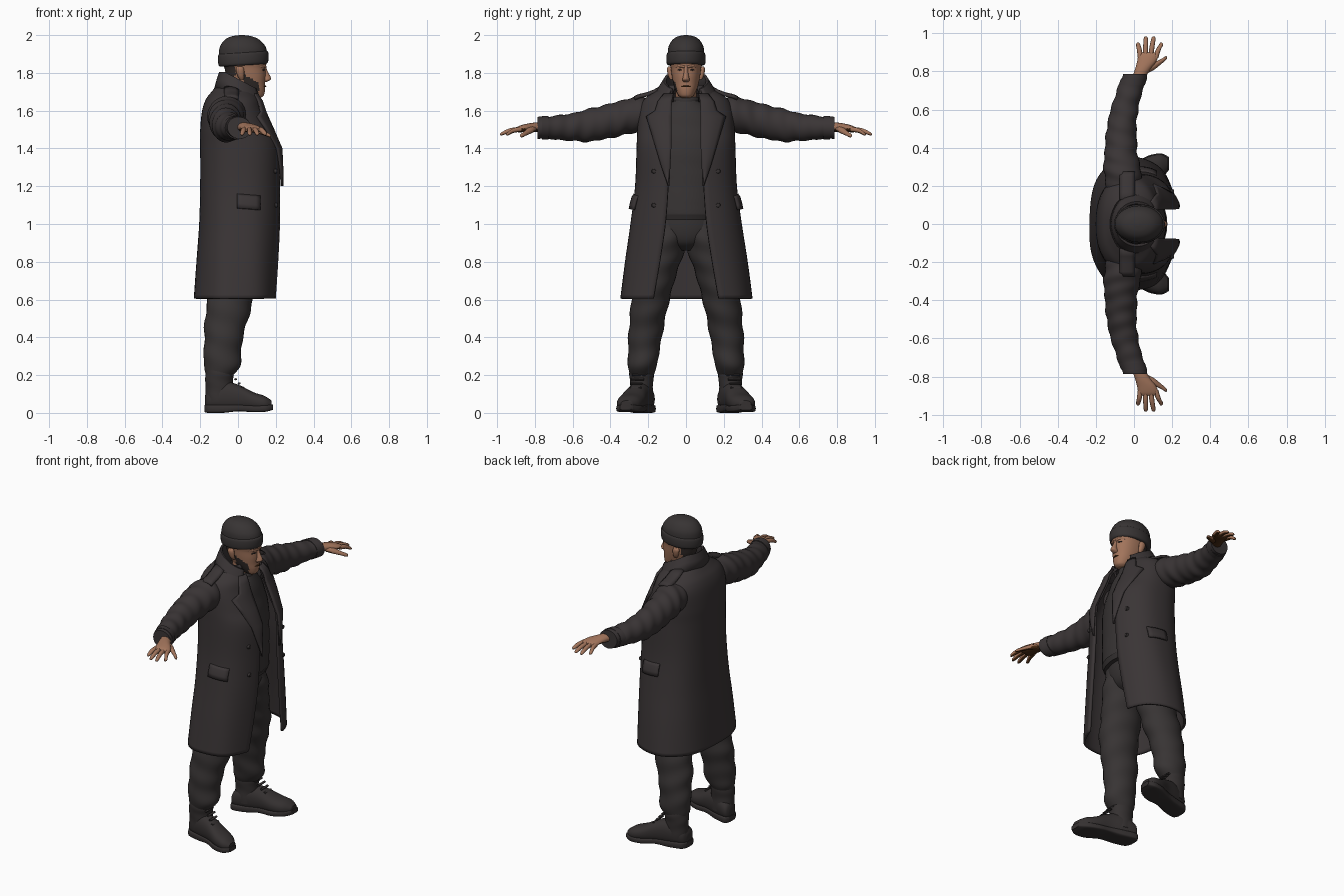
import bpy, bmesh, math
from mathutils import Vector


def material(name, rgb):
    m = bpy.data.materials.new(name)
    m.diffuse_color = (*rgb, 1)
    return m


COAT = material("charcoal coat", (0.042, 0.035, 0.036))
CLOTH = material("dark cloth", (0.039, 0.034, 0.034))
BOOT = material("boot leather", (0.035, 0.030, 0.030))
SKIN = material("skin", (0.36, 0.175, 0.105))
PALM = material("palm brown", (0.07, 0.027, 0.008))
HAIR = material("dark hair", (0.030, 0.023, 0.021))


def finish(name, verts, faces, mats, mirror=False, thick=0, angle=50, offset=-1):
    me = bpy.data.meshes.new(name)
    me.from_pydata(verts, [], faces)
    bm = bmesh.new()
    bm.from_mesh(me)
    bmesh.ops.recalc_face_normals(bm, faces=bm.faces)
    bm.to_mesh(me)
    bm.free()
    for m in mats:
        me.materials.append(m)
    ob = bpy.data.objects.new(name, me)
    bpy.context.collection.objects.link(ob)
    if thick:
        mod = ob.modifiers.new("thickness", 'SOLIDIFY')
        mod.thickness, mod.offset = thick, offset
    if mirror:
        mod = ob.modifiers.new("mirror", 'MIRROR')
        mod.use_axis = (False, True, False)
        mod.use_mirror_merge = False
    bpy.context.view_layer.objects.active = ob
    ob.select_set(True)
    bpy.ops.object.shade_smooth_by_angle(angle=math.radians(angle))
    ob.select_set(False)
    return ob


def smooth(secs, steps):
    """Catmull-Rom interpolation of section tuples."""
    out = []
    for i in range(len(secs) - 1):
        a, b, c, d = (Vector(secs[max(0, min(len(secs) - 1, i + k))]) for k in (-1, 0, 1, 2))
        for s in range(steps):
            t = s / steps
            out.append(b + (c - a) * t * .5 + (a - b * 2.5 + c * 2 - d * .5) * t * t
                       + (b * 1.5 - a * .5 - c * 1.5 + d * .5) * t ** 3)
    return out + [Vector(secs[-1])]


def spow(v, e):
    return math.copysign(abs(v) ** e, v)


PLACE = {'z': lambda t, a, b: (a, b, t), 'y': lambda t, a, b: (a, t, b), 'x': lambda t, a, b: (t, a, b)}


def loft(name, secs, mats, axis='z', n=28, p=2.0, fold=0, freq=45, twist=2, steps=6, **kw):
    """Closed tube; each section is (position, centre1, centre2, radius1, radius2)."""
    rings, verts = smooth(secs, steps), []
    for t, c1, c2, r1, r2 in rings:
        for k in range(n):
            a = math.tau * k / n
            f = 1 + fold * (math.sin(t * freq + twist * math.sin(a + 1)) + .5 * math.sin(t * freq * .6 + 2 * a))
            verts.append(PLACE[axis](t, c1 + f * r1 * spow(math.cos(a), 2 / p), c2 + f * r2 * spow(math.sin(a), 2 / p)))
    faces = [(i * n + k, i * n + (k + 1) % n, (i + 1) * n + (k + 1) % n, (i + 1) * n + k)
             for i in range(len(rings) - 1) for k in range(n)]
    faces += [tuple(range(n)), tuple(range(len(verts) - n, len(verts)))]
    return finish(name, verts, faces, mats, **kw)


def sheet(name, rows, mat, **kw):
    """Open grid surface from rows of points."""
    n = len(rows[0])
    faces = [(i * n + k, i * n + k + 1, (i + 1) * n + k + 1, (i + 1) * n + k)
             for i in range(len(rows) - 1) for k in range(n - 1)]
    return finish(name, [v for r in rows for v in r], faces, [mat], **kw)


# Long open coat: height, front x, back x, half width, half opening
coat = smooth([(.605, .22, -.235, .35, .175), (.8, .225, -.22, .325, .14), (1.0, .23, -.205, .295, .11),
               (1.2, .23, -.2, .27, .095), (1.4, .228, -.2, .262, .085), (1.5, .185, -.2, .258, .085),
               (1.6, .14, -.19, .25, .085), (1.66, .12, -.17, .222, .08), (1.70, .09, -.14, .165, .07),
               (1.735, .07, -.11, .11, .055)], 6)
P = 2.4


def coat_at(z):
    for a, b in zip(coat, coat[1:]):
        if z <= b[0]:
            return a.lerp(b, max(0, (z - a[0]) / (b[0] - a[0])))
    return coat[-1]


def coat_x(y, z):
    _, xf, xb, w, g = coat_at(z)
    return (xf + xb) / 2 + (xf - xb) / 2 * max(0, 1 - (abs(y) / w) ** P) ** (1 / P)


def coat_y(x, z):
    _, xf, xb, w, g = coat_at(z)
    return w * max(0, 1 - abs((x - (xf + xb) / 2) / ((xf - xb) / 2)) ** P) ** (1 / P)


rows = []
for z, xf, xb, w, g in coat:
    t0, row = math.asin((g / w) ** (P / 2)), []
    for k in range(57):
        a = t0 + (math.tau - 2 * t0) * k / 56
        f = 1 + .012 * math.sin(7 * a + z * 4) * max(0, 1.3 - z)
        row.append(((xf + xb) / 2 + f * (xf - xb) / 2 * spow(math.cos(a), 2 / P), f * w * spow(math.sin(a), 2 / P), z))
    rows.append(row)
sheet("long_coat", rows, COAT, thick=.014)

# Lapels: height, inner y, outer y
rows = []
for z, y0, y1 in [(1.2, .088, .095), (1.3, .083, .13), (1.4, .078, .16), (1.5, .076, .19), (1.57, .076, .212),
                  (1.6, .076, .165), (1.65, .075, .15), (1.69, .066, .12)]:
    rows.append([(coat_x(y0 + (y1 - y0) * k / 6, z) + .012 + .006 * math.sin(k / 6 * 3),
                  y0 + (y1 - y0) * k / 6, z) for k in range(7)])
sheet("lapel", rows, COAT, mirror=True, thick=.012, angle=35)

# Turned-down collar: radius x, radius y, back height, front height
rows = []
for rx, ry, zb, zf in [(.085, .095, 1.69, 1.64), (.105, .105, 1.80, 1.70), (.115, .118, 1.805, 1.70),
                       (.128, .145, 1.765, 1.655), (.142, .172, 1.715, 1.61)]:
    row = []
    for k in range(33):
        a = .75 + (math.tau - 1.5) * k / 32
        s = (1 - math.cos(a)) / 2
        row.append((.015 + rx * math.cos(a), ry * math.sin(a), zf + (zb - zf) * min(1, s * 1.15)))
    rows.append(row)
sheet("coat_collar", rows, COAT, thick=.012)

# Sleeves and cuffs
loft("sleeve", [(.17, -.05, 1.58, .09, .085), (.27, -.06, 1.578, .098, .095), (.36, -.068, 1.556, .088, .092),
                (.5, -.065, 1.525, .078, .088), (.6, -.05, 1.513, .072, .074), (.7, -.022, 1.51, .068, .062),
                (.785, .008, 1.51, .064, .057)], [COAT], 'y', fold=.035, freq=75, steps=9, mirror=True)
loft("cuff_strap", [(.728, -.012, 1.51, .069, .063), (.762, .0, 1.51, .068, .062)], [COAT], 'y', steps=2, mirror=True)

# Shoulder straps
sheet("shoulder_strap", [[(x, y, z - 6 * (x + .035) ** 2) for x in (-.075, -.055, -.035, -.015, .005)]
                         for y, z in [(.13, 1.735), (.17, 1.712), (.21, 1.697), (.25, 1.688), (.275, 1.677)]],
      COAT, mirror=True, thick=.014)

# Pocket flaps follow the coat sides
sheet("pocket_flap", [[(x, coat_y(x, z) + o, z - .08 * x) for x in (-.005, .02, .045, .07, .095, .12)]
                      for z, o in [(1.16, .003), (1.145, .012), (1.11, .018), (1.085, .02)]],
      COAT, mirror=True, thick=.012)

# Coat buttons
for z in (1.1, 1.28):
    x = coat_x(.17, z)
    loft("coat_button", [(x - .006, .17, z, .013, .013), (x + .009, .17, z, .011, .011)], [BOOT], 'x',
         n=12, steps=1, mirror=True)

# Sweater with neckband and hem
loft("sweater", [(1.03, .03, 0, .125, .175), (1.06, .03, 0, .14, .19), (1.25, .025, 0, .142, .2),
                 (1.4, .02, 0, .145, .2), (1.52, .005, 0, .135, .185), (1.6, .005, 0, .115, .14),
                 (1.65, .02, 0, .08, .08)], [CLOTH], fold=.006, freq=60)
loft("sweater_neckband", [(1.625, .022, 0, .075, .074), (1.66, .026, 0, .076, .07), (1.672, .026, 0, .066, .062)],
     [CLOTH], steps=3)
loft("sweater_hem", [(1.022, .03, 0, .132, .18), (1.05, .03, 0, .145, .19)], [CLOTH], steps=2)

# Trousers
loft("hips", [(.86, -.01, 0, .06, .06), (.9, -.01, 0, .115, .13), (.97, -.005, 0, .135, .185),
              (1.08, .01, 0, .13, .18)], [CLOTH])
loft("trouser_leg", [(1.04, -.01, .09, .125, .095), (.9, -.01, .105, .135, .105), (.75, -.025, .15, .127, .105),
                     (.6, -.04, .188, .122, .1), (.45, -.07, .21, .108, .092), (.35, -.08, .222, .1, .084),
                     (.25, -.085, .23, .095, .078), (.2, -.095, .235, .072, .062)],
     [CLOTH], fold=.03, freq=48, steps=8, mirror=True)

# Boots with toes turned out
loft("boot_shaft", [(.06, -.1, .232, .07, .06), (.15, -.1, .235, .072, .06), (.2, -.098, .235, .075, .065),
                    (.24, -.098, .235, .07, .06)], [BOOT], fold=.015, freq=90, mirror=True)
loft("boot_foot", [(-.175, .215, .06, .03, .03), (-.155, .22, .07, .055, .055), (-.08, .238, .085, .062, .08),
                   (0, .262, .08, .06, .07), (.08, .287, .06, .068, .05), (.14, .305, .05, .06, .04),
                   (.178, .315, .045, .03, .02)], [BOOT], 'x', p=2.3, mirror=True)
loft("boot_sole", [(-.178, .215, .022, .035, .018), (-.155, .22, .022, .06, .022), (-.08, .238, .022, .062, .022),
                   (0, .262, .026, .06, .018), (.08, .287, .022, .073, .018), (.145, .306, .024, .063, .018),
                   (.184, .317, .03, .033, .014)], [BOOT], 'x', p=5, mirror=True)
for i in range(4):
    x, z = -.03 + i * .018, .2 - i * .022
    loft("boot_lace", [(.215 + i * .007, x, z, .008, .006), (.285 + i * .005, x, z, .008, .006)],
         [BOOT], 'y', n=8, steps=1, mirror=True)


# Hands: faces turned down take the palm colour
def hand_part(name, secs, axis='y', n=16):
    ob = loft(name, secs, [SKIN, PALM], axis, n=n, steps=4, mirror=True)
    for f in ob.data.polygons:
        f.material_index = 1 if f.normal.z < -.35 else 0


hand_part("hand", [(.76, .022, 1.512, .034, .027), (.81, .045, 1.512, .04, .024), (.85, .066, 1.508, .05, .021),
                   (.885, .075, 1.502, .052, .017), (.9, .076, 1.499, .042, .01)])
for x0, x1, y1 in [(.034, .022, .952), (.06, .062, .984), (.087, .102, .984), (.113, .142, .952)]:
    ym = (.875 + y1) / 2
    hand_part("finger", [(.87, x0, 1.502, .014, .014), (ym, (x0 + x1) / 2, 1.495, .013, .013),
                         (y1 - .012, x1, 1.479, .011, .010), (y1, x1, 1.474, .004, .004)], n=10)
hand_part("thumb", [(.07, .815, 1.503, .025, .018), (.105, .828, 1.494, .02, .016), (.14, .85, 1.48, .014, .012),
                    (.165, .868, 1.469, .011, .01), (.174, .873, 1.465, .004, .004)], 'x', n=10)

# Neck and head, with hair at the back and stubble along one jaw
loft("neck", [(1.6, .02, 0, .06, .06), (1.68, .03, 0, .058, .056), (1.76, .03, 0, .06, .058)], [SKIN], steps=3)
head = loft("head", [(1.668, .1, 0, .02, .022), (1.68, .088, 0, .048, .04), (1.71, .068, 0, .075, .056),
                     (1.745, .053, 0, .09, .067), (1.785, .042, 0, .104, .075), (1.825, .037, 0, .108, .08),
                     (1.85, .034, 0, .116, .084), (1.9, .03, 0, .115, .085)], [SKIN, HAIR], n=40, p=2.2)
for f in head.data.polygons:
    x, y, z = f.center
    jaw = y < -.035 and .03 < x < .11 and z < 1.79 - .5 * (x - .03)
    f.material_index = 1 if jaw or x < -.015 else 0

# Facial features
loft("nose", [(1.752, .14, 0, .012, .014), (1.763, .15, 0, .022, .02), (1.778, .15, 0, .023, .016),
              (1.81, .142, 0, .014, .011), (1.835, .138, 0, .01, .012)], [SKIN], n=14, steps=4)
loft("brow", [(.008, .139, 1.832, .013, .008), (.035, .131, 1.838, .014, .009), (.058, .109, 1.833, .012, .007)],
     [SKIN], 'y', n=12, steps=3, mirror=True)
loft("eye", [(.022, .141, 1.815, .004, .003), (.033, .136, 1.816, .005, .005), (.045, .128, 1.815, .004, .003)],
     [HAIR], 'y', n=10, steps=3, mirror=True)
loft("mouth", [(-.026, .134, 1.727, .004, .003), (0, .144, 1.729, .006, .005), (.026, .134, 1.727, .004, .003)],
     [PALM], 'y', n=10, steps=4)
loft("ear", [(1.765, .02, .076, .01, .008), (1.785, .015, .083, .018, .012), (1.82, .01, .087, .022, .014),
             (1.835, .01, .085, .012, .008)], [SKIN], n=12, steps=3, mirror=True)

# Knitted cap with a rolled brim
loft("cap_crown", [(1.86, .028, 0, .125, .096), (1.9, .027, 0, .128, .097), (1.94, .025, 0, .12, .092),
                   (1.975, .022, 0, .092, .071), (1.993, .02, 0, .055, .043), (2.0, .02, 0, .012, .01)],
     [CLOTH], n=36)
brim = loft("cap_brim", [(1.84, .028, 0, .118, .09), (1.847, .028, 0, .13, .101), (1.875, .028, 0, .134, .104),
                         (1.902, .028, 0, .132, .101), (1.91, .028, 0, .122, .092)], [CLOTH], n=36, steps=3)
for v in brim.data.vertices:
    v.co.z += .06 * (v.co.x - .03)
